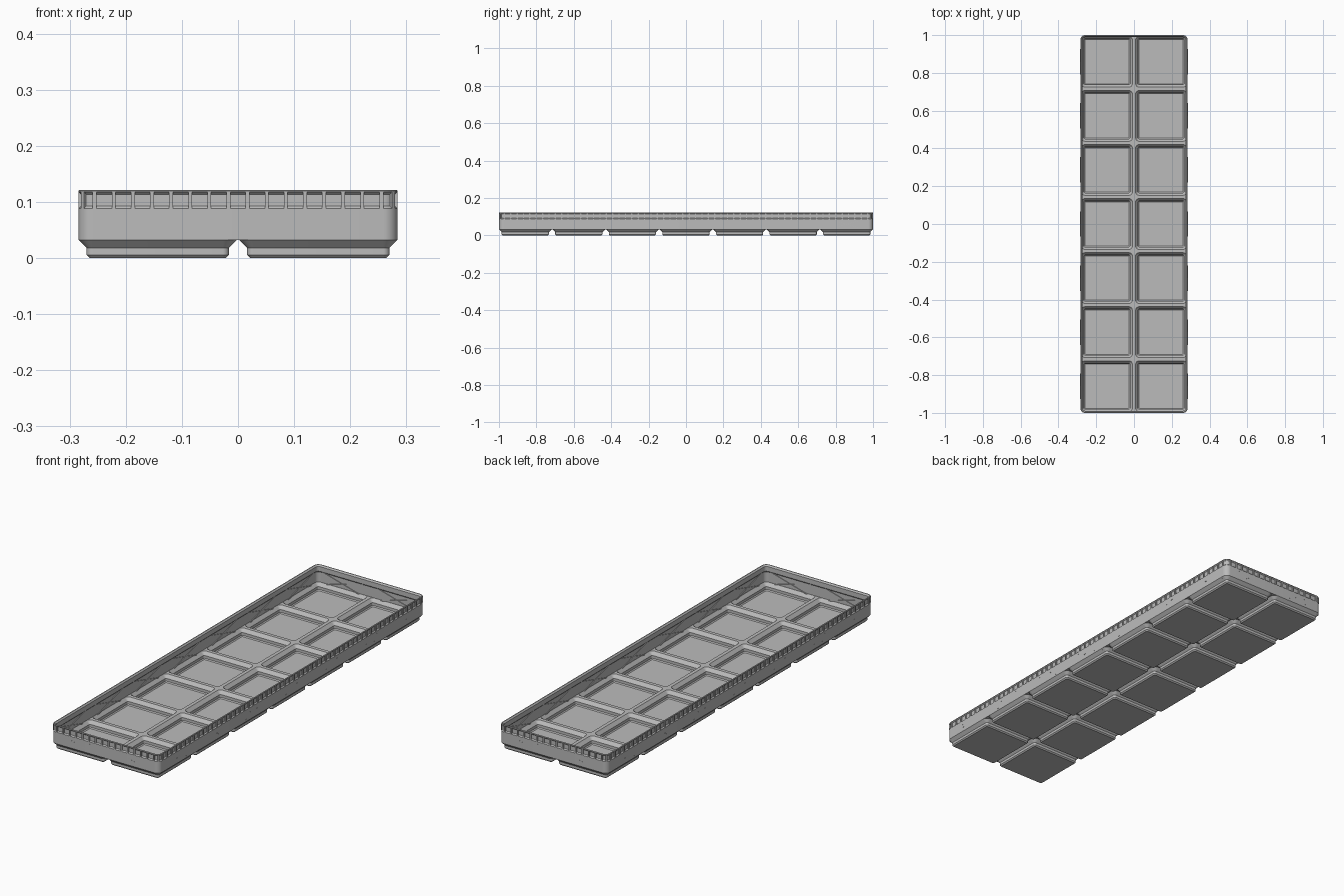
import bpy, bmesh, math
from mathutils import Matrix, Vector

if "Cube" in bpy.data.objects:
    bpy.data.objects.remove(bpy.data.objects["Cube"])

S = 2 / 293.5                 # millimetres to units
PITCH, NX, NY = 42.0, 2, 7
HX, HY, R = 41.75, 146.75, 3.75   # outer half sizes and corner radius
T = 0.9                       # wall thickness
FLOOR_Z, RIDGE_Z = 4.75, 5.7
SEG = 8

grey = bpy.data.materials.new("grey plastic")
grey.diffuse_color = (0.5, 0.5, 0.5, 1)
grey.use_nodes = True
grey.node_tree.nodes["Principled BSDF"].inputs["Base Color"].default_value = grey.diffuse_color


def ring(x0, x1, y0, y1, z, radii):
    """Counter-clockwise rounded rectangle; radii from the +x+y corner."""
    pts = []
    signs = [(1, 1), (-1, 1), (-1, -1), (1, -1)]
    for q, ((sx, sy), r) in enumerate(zip(signs, radii)):
        cx = x1 - r if sx > 0 else x0 + r
        cy = y1 - r if sy > 0 else y0 + r
        for i in range(SEG + 1):
            a = math.pi / 2 * (q + i / SEG)
            pts.append((cx + r * math.cos(a), cy + r * math.sin(a), z))
    return pts


def square(cx, cy, h, z, r):
    return ring(cx - h, cx + h, cy - h, cy + h, z, [r] * 4)


def cell_border(cx, cy, z, hx, hy, r):
    """Cell outline trimmed to the rounded outline of the whole tray."""
    h = PITCH / 2
    x0, x1 = max(cx - h, -hx), min(cx + h, hx)
    y0, y1 = max(cy - h, -hy), min(cy + h, hy)
    radii = []
    for sx, sy in [(1, 1), (-1, 1), (-1, -1), (1, -1)]:
        corner = (abs((x1 if sx > 0 else x0)) == hx and (x1 if sx > 0 else x0) * sx > 0
                  and abs((y1 if sy > 0 else y0)) == hy and (y1 if sy > 0 else y0) * sy > 0)
        radii.append(r if corner else 0.02)
    return ring(x0, x1, y0, y1, z, radii)


def loft(bm, rings, cap_first=False, cap_last=False):
    vs = [[bm.verts.new(Vector(p) * S) for p in r] for r in rings]
    n = len(vs[0])
    for a, b in zip(vs, vs[1:]):
        for i in range(n):
            j = (i + 1) % n
            bm.faces.new((a[i], a[j], b[j], b[i]))
    if cap_first:
        bm.faces.new(vs[0][::-1])
    if cap_last:
        bm.faces.new(vs[-1])


def box(bm, centre, size, rot=Matrix()):
    m = Matrix.Translation(Vector(centre) * S) @ rot @ Matrix.Diagonal((*[s * S for s in size], 1))
    bmesh.ops.create_cube(bm, size=1, matrix=m)


def finish(bm, name, smooth=True):
    me = bpy.data.meshes.new(name)
    bm.to_mesh(me)
    bm.free()
    me.materials.append(grey)
    ob = bpy.data.objects.new(name, me)
    bpy.context.collection.objects.link(ob)
    if smooth:
        bpy.ops.object.select_all(action='DESELECT')
        ob.select_set(True)
        bpy.context.view_layer.objects.active = ob
        bpy.ops.object.shade_smooth_by_angle(angle=math.radians(30))


cells = [((i - (NX - 1) / 2) * PITCH, (j - (NY - 1) / 2) * PITCH)
         for i in range(NX) for j in range(NY)]

# Stepped feet with the underside between them
bm = bmesh.new()
for cx, cy in cells:
    loft(bm, [square(cx, cy, 17.8, 0, 0.8), square(cx, cy, 18.6, 0.8, 1.6),
              square(cx, cy, 18.6, 2.6, 1.6), square(cx, cy, 20.75, FLOOR_Z, R),
              cell_border(cx, cy, FLOOR_Z, HX, HY, R)], cap_first=True)
finish(bm, "feet")

# Pockets inside the feet, joined by flat-topped ridges
bm = bmesh.new()
for cx, cy in cells:
    loft(bm, [cell_border(cx, cy, RIDGE_Z, HX - T, HY - T, R - T),
              square(cx, cy, 19.75, RIDGE_Z, 2.75), square(cx, cy, 17.8, 3.4, 1.0),
              square(cx, cy, 17.8, 1.5, 1.0), square(cx, cy, 17.2, 0.8, 0.5)],
         cap_last=True)
finish(bm, "floor_pockets")

# Wall: up the outside with a recessed band, over the rim, down the inside
profile = [(0, FLOOR_Z), (0, 12.9), (0.75, 13.6), (0.75, 16.6), (0, 17.3), (0, 17.5),
           (0.25, 17.75), (0.8, 17.75), (1.65, 16.8), (1.65, 13.5), (T, 12.7), (T, RIDGE_Z)]
bm = bmesh.new()
loft(bm, [ring(-HX + d, HX - d, -HY + d, HY - d, z, [R - d] * 4) for d, z in profile])
finish(bm, "wall")

# Upright ribs across the recessed band
bm = bmesh.new()
zc, zh, dep = 15.1, 4.4, 0.85
for s in (-1, 1):
    for k in range(-8, 8):
        box(bm, ((k + 0.5) * 5, s * (HY - dep / 2), zc), (1, dep, zh))
    for k in range(-29, 29):
        box(bm, (s * (HX - dep / 2), (k + 0.5) * 5, zc), (dep, 1, zh))
    for t in (-1, 1):
        d = (R - dep / 2) / math.sqrt(2)
        box(bm, (s * (HX - R + d), t * (HY - R + d), zc), (dep, 1, zh),
            Matrix.Rotation(s * t * math.pi / 4, 4, 'Z'))
finish(bm, "rim_ribs", False)

# Crossed braces: ribs inside the wall, hairlines outside
bm = bmesh.new()
ang = math.atan(0.28)
for s in (-1, 1):
    for tilt in (-ang, ang):
        for i in range(NX):
            x = (i - (NX - 1) / 2) * PITCH
            rot = Matrix.Rotation(tilt, 4, 'Y')
            box(bm, (x, s * (HY - T - 0.1), 8.7), (33, 0.7, 0.5), rot)
            box(bm, (x, s * HY, 8.7), (20.5, 0.04, 0.1), rot)
        for j in range(NY):
            y = (j - (NY - 1) / 2) * PITCH
            rot = Matrix.Rotation(tilt, 4, 'X')
            box(bm, (s * (HX - T - 0.1), y, 8.7), (0.7, 33, 0.5), rot)
            box(bm, (s * HX, y, 8.7), (0.04, 20.5, 0.1), rot)
finish(bm, "wall_braces", False)
